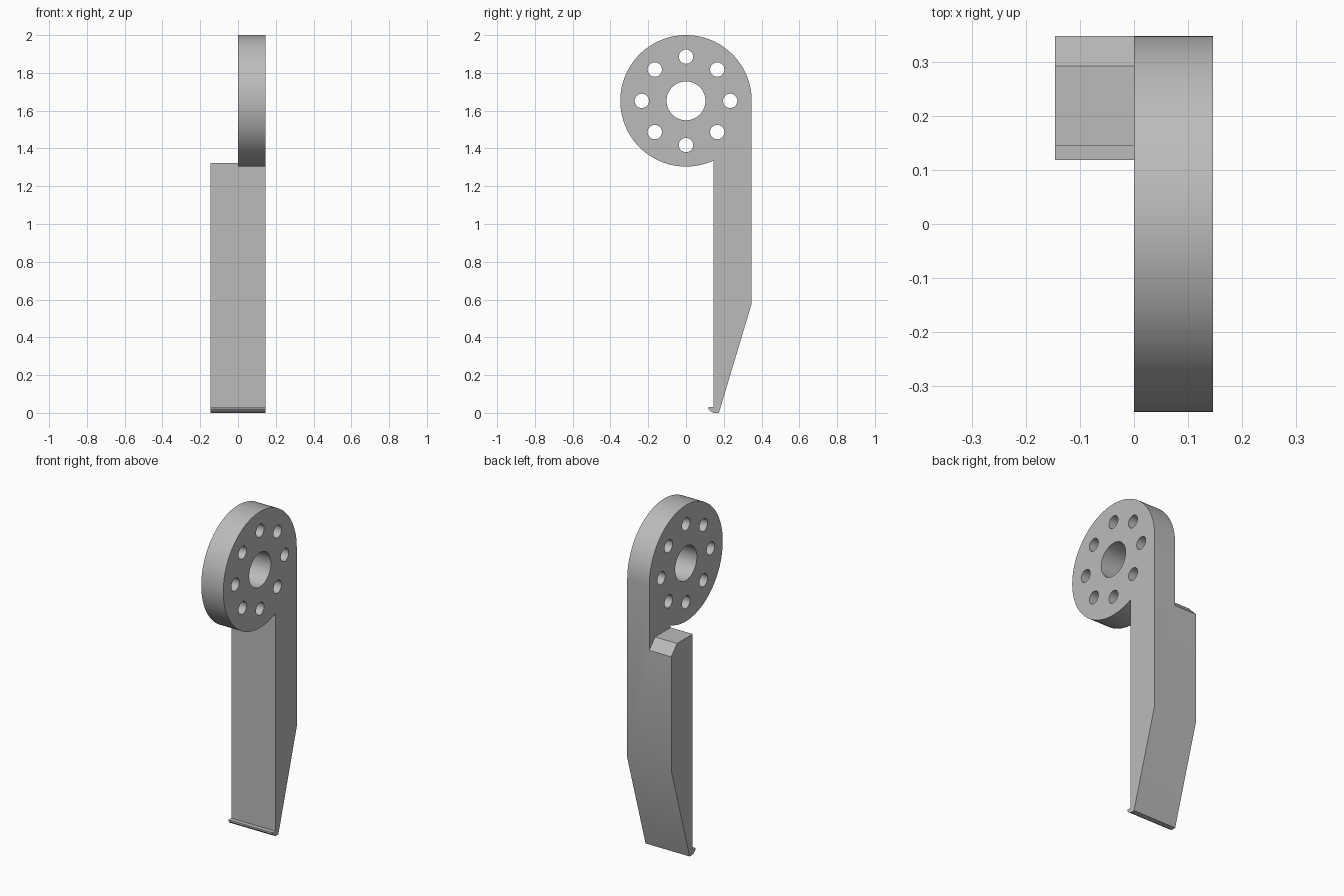
import bpy, bmesh, math

if "Cube" in bpy.data.objects:
    bpy.data.objects.remove(bpy.data.objects["Cube"])

grey = bpy.data.materials.new("plain grey")
grey.use_nodes = True
COLOUR = (0.5, 0.5, 0.5, 1)
grey.diffuse_color = COLOUR
grey.node_tree.nodes["Principled BSDF"].inputs["Base Color"].default_value = COLOUR

LEFT, RIGHT = 0.146, -0.146     # side planes of the part
R, CZ = 0.348, 1.652            # head radius and hub height
FRONT, BACK = 0.145, R          # front and back of the arm


def extrude(name, profile, x0, x1):
    """Solid from a (y, z) outline swept along x."""
    bm = bmesh.new()
    face = bm.faces.new([bm.verts.new((x0, y, z)) for y, z in profile])
    swept = bmesh.ops.extrude_face_region(bm, geom=[face])["geom"]
    moved = [v for v in swept if isinstance(v, bmesh.types.BMVert)]
    bmesh.ops.translate(bm, verts=moved, vec=(x1 - x0, 0, 0))
    bmesh.ops.recalc_face_normals(bm, faces=bm.faces)
    mesh = bpy.data.meshes.new(name)
    bm.to_mesh(mesh)
    bm.free()
    mesh.materials.append(grey)
    obj = bpy.data.objects.new(name, mesh)
    bpy.context.collection.objects.link(obj)
    return obj


def arc(cy, cz, r, start, end, steps):
    angles = [math.radians(start + (end - start) * i / steps) for i in range(steps + 1)]
    return [(cy + r * math.cos(a), cz + r * math.sin(a)) for a in angles]


def combine(target, tool, operation):
    """Apply a boolean and discard the tool."""
    mod = target.modifiers.new(operation.lower(), "BOOLEAN")
    mod.operation, mod.object, mod.solver = operation, tool, "EXACT"
    bpy.context.view_layer.objects.active = target
    bpy.ops.object.modifier_apply(modifier=mod.name)
    bpy.data.objects.remove(tool)


# Lower outline shared by both halves: tapered back, foot and small front lip
foot = [(FRONT, 0.03), (0.119, 0.03), (0.119, 0.02), (0.125, 0.012),
        (0.138, 0.004), (0.145, 0), (0.174, 0), (BACK, 0.58)]

# Round head running down into the left half of the arm
neck = -math.degrees(math.acos(FRONT / R))
head_arm = extrude("head_and_arm", foot + arc(0, CZ, R, 0, 360 + neck, 96), 0, LEFT)

# Right half of the arm, with a bevelled top back edge
side_arm = extrude("side_arm", foot + [(BACK, 1.263), (0.293, 1.322), (FRONT, 1.322)], RIGHT, 0)
combine(head_arm, side_arm, "UNION")


# Hub bore and ring of bolt holes
def drill(cy, cz, r, steps):
    cutter = extrude("drill", arc(cy, cz, r, 0, 360, steps)[:-1], -0.02, LEFT + 0.02)
    combine(head_arm, cutter, "DIFFERENCE")


drill(0, CZ, 0.103, 48)
for y, z in arc(0, CZ, 0.234, 0, 360, 8)[:-1]:
    drill(y, z, 0.038, 32)

# Smooth the round walls and keep the rims crisp
bpy.ops.object.select_all(action="DESELECT")
head_arm.select_set(True)
bpy.context.view_layer.objects.active = head_arm
bpy.ops.object.shade_smooth_by_angle(angle=math.radians(20))
